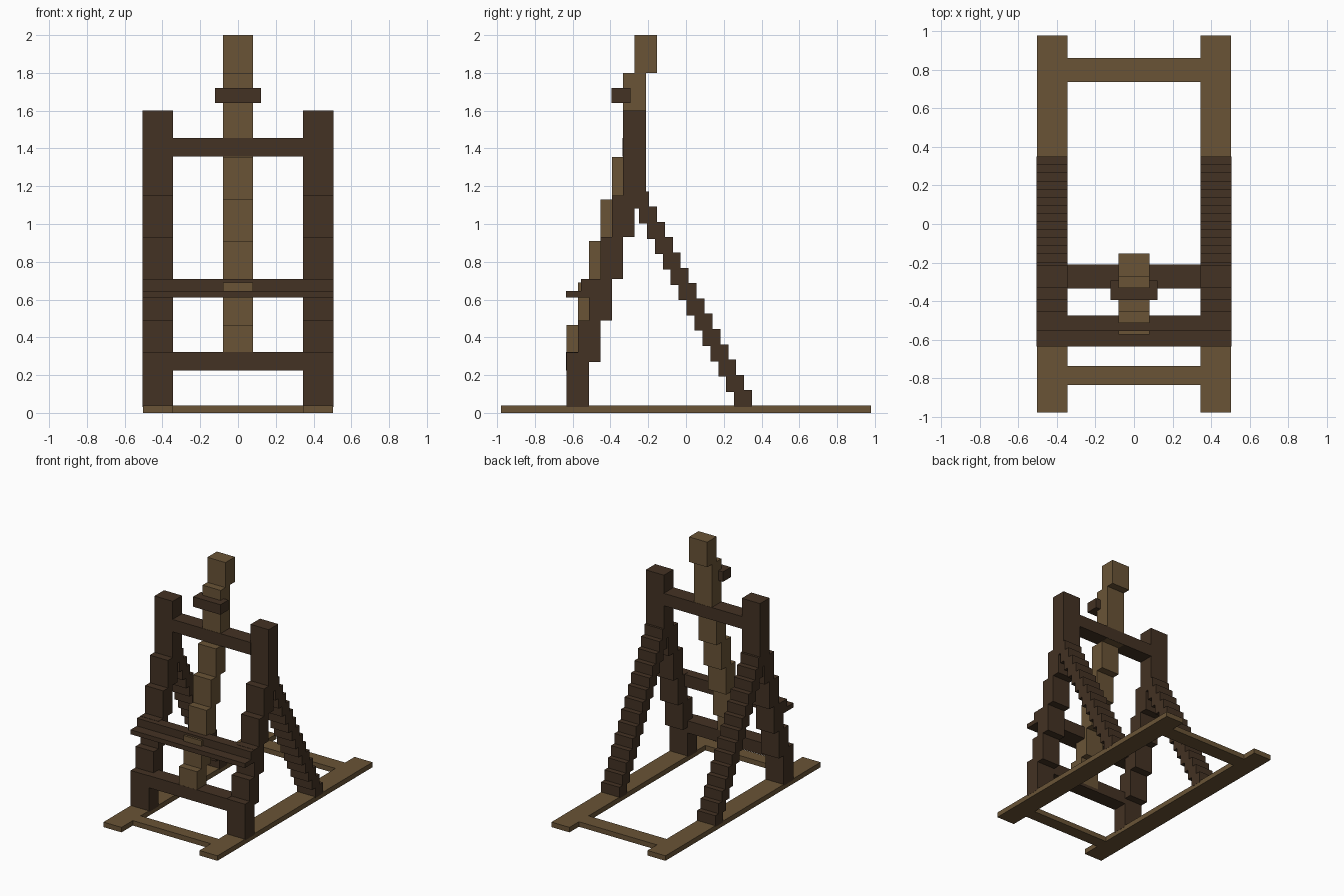
import bpy, bmesh

if "Cube" in bpy.data.objects:
    bpy.data.objects.remove(bpy.data.objects["Cube"])


def material(name, rgb):
    m = bpy.data.materials.new(name)
    m.diffuse_color = (*rgb, 1)
    m.use_nodes = True
    m.node_tree.nodes["Principled BSDF"].inputs["Base Color"].default_value = m.diffuse_color
    return m


LIGHT = material("light oak", (0.143, 0.088, 0.037))
DARK = material("dark walnut", (0.057, 0.032, 0.017))


def make(name, boxes, mat):
    """One object from a list of (x0, x1, y0, y1, z0, z1) boxes."""
    bm = bmesh.new()
    for x0, x1, y0, y1, z0, z1 in boxes:
        for v in bmesh.ops.create_cube(bm, size=1)["verts"]:
            v.co = ((x0 + x1) / 2 + v.co.x * (x1 - x0),
                    (y0 + y1) / 2 + v.co.y * (y1 - y0),
                    (z0 + z1) / 2 + v.co.z * (z1 - z0))
    me = bpy.data.meshes.new(name)
    bm.to_mesh(me)
    bm.free()
    me.materials.append(mat)
    ob = bpy.data.objects.new(name, me)
    bpy.context.collection.objects.link(ob)
    return ob


def make_pair(name, boxes, mat):
    """Right-hand part mirrored to the left."""
    ob = make(name, boxes, mat)
    ob.modifiers.new("mirror", "MIRROR").use_axis[0] = True
    return ob


def leaning(x0, x1, heights, y_start):
    """Stack of boxes stepping back 0.06 at each (z0, z1)."""
    return [(x0, x1, y_start + 0.06 * i, y_start + 0.06 * i + 0.12, z0, z1)
            for i, (z0, z1) in enumerate(heights)]


IN, OUT = 0.344, 0.505   # inner and outer x of the side frames
FRONT = -0.633

# Flat floor frame
make_pair("base_rail", [(IN + .001, OUT - .001, -0.979, 0.979, 0, 0.04)], LIGHT)
make("base_crossbar_back", [(-.346, .346, 0.738, 0.86, 0, 0.04)], LIGHT)
make("base_crossbar_front", [(-.346, .346, -0.836, -0.737, 0, 0.04)], LIGHT)

# Leaning front posts
make_pair("front_post", leaning(IN, OUT, [
    (0.03, 0.32), (0.27, 0.49), (0.49, 0.71), (0.71, 0.93),
    (0.93, 1.15), (1.15, 1.60)], FRONT), DARK)

# Stepped back braces
make_pair("back_leg", [
    (IN, OUT, 0.255 - .042 * i, 0.35 - .042 * i, 0.03 + .081 * i, 0.12 + .081 * i)
    for i in range(14)], DARK)

# Central mast
make("mast", leaning(-0.08, 0.08, [
    (0.25, 0.466), (0.466, 0.69), (0.69, 0.91), (0.91, 1.13),
    (1.13, 1.356), (1.356, 1.80), (1.80, 2.0)], FRONT), LIGHT)

# Crossbars, canvas shelf and top clamp
make("lower_crossbar", [(-.346, .346, FRONT - .001, -0.513, 0.225, 0.322)], DARK)
make("upper_crossbar", [(-.346, .346, -0.335, -0.211, 1.357, 1.456)], DARK)
make("shelf_bar", [(-OUT, OUT, -0.555, -0.475, 0.61, 0.708)], DARK)
make("shelf_ledge", [(-OUT, OUT, -0.635, -0.553, 0.61, 0.646)], DARK)
make("top_clamp", [(-0.121, 0.121, -0.394, -0.294, 1.64, 1.72)], DARK)
